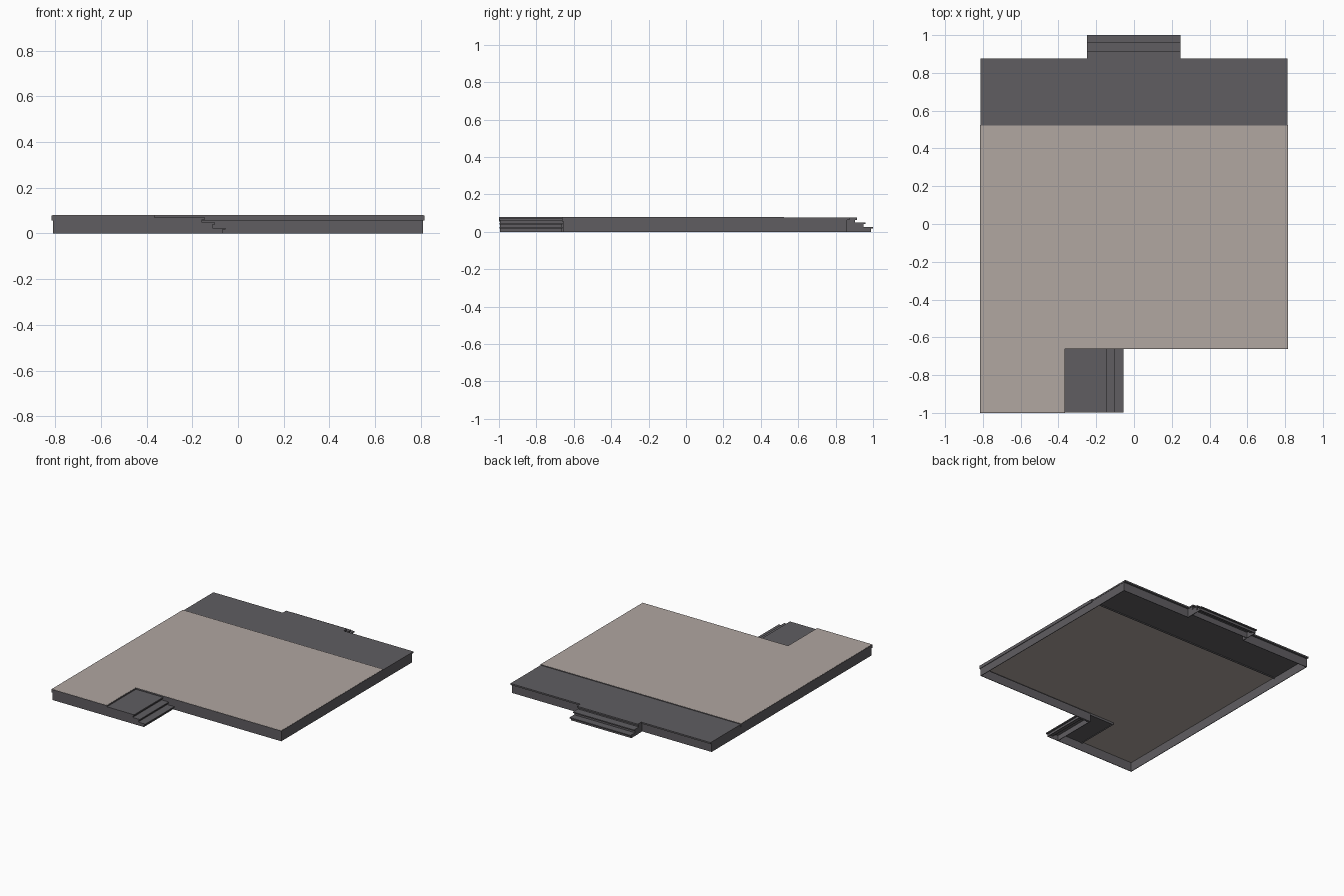
import bpy, bmesh
from mathutils import Vector

if "Cube" in bpy.data.objects:
    bpy.data.objects.remove(bpy.data.objects["Cube"])


def material(name, rgb):
    m = bpy.data.materials.new(name)
    m.diffuse_color = (*rgb, 1)
    m.use_nodes = True
    m.node_tree.nodes["Principled BSDF"].inputs["Base Color"].default_value = m.diffuse_color
    return m


BEIGE = material("warm beige floor", (0.44, 0.385, 0.355))
DARK = material("dark grey base", (0.115, 0.110, 0.120))


def finish(name, bm, mat):
    bmesh.ops.recalc_face_normals(bm, faces=bm.faces)
    me = bpy.data.meshes.new(name)
    bm.to_mesh(me)
    bm.free()
    me.materials.append(mat)
    ob = bpy.data.objects.new(name, me)
    bpy.context.collection.objects.link(ob)
    return ob


def plate(name, pts, z0, z1, mat):
    """Flat slab from an outline."""
    bm = bmesh.new()
    face = bm.faces.new([bm.verts.new((x, y, z0)) for x, y in pts])
    ext = bmesh.ops.extrude_face_region(bm, geom=[face], use_keep_orig=True)
    verts = [v for v in ext["geom"] if isinstance(v, bmesh.types.BMVert)]
    bmesh.ops.translate(bm, verts=verts, vec=(0, 0, z1 - z0))
    return finish(name, bm, mat)


def box(name, x0, x1, y0, y1, z0, z1, mat):
    return plate(name, [(x0, y0), (x1, y0), (x1, y1), (x0, y1)], z0, z1, mat)


def ring(name, pts, t, z0, z1, mat):
    """Thin wall that follows a counter-clockwise right-angled outline."""
    bm = bmesh.new()
    P = [Vector(p) for p in pts]
    n = len(P)
    rows = []
    for i, p in enumerate(P):
        a = (p - P[i - 1]).normalized()
        b = (P[(i + 1) % n] - p).normalized()
        q = p + t * (Vector((-a.y, a.x)) + Vector((-b.y, b.x)))
        rows.append([bm.verts.new((v.x, v.y, z))
                     for v, z in ((p, z0), (p, z1), (q, z1), (q, z0))])
    for i in range(n):
        a, b = rows[i], rows[(i + 1) % n]
        for k in range(4):
            m = (k + 1) % 4
            bm.faces.new((a[k], b[k], b[m], a[m]))
    return finish(name, bm, mat)


def stairs(prefix, w0, w1, noses, tops, along_y):
    """Hollow lower steps: overhanging treads, risers and side cheeks."""
    def part(name, u0, u1, v0, v1, z0, z1):
        if along_y:
            box(name, v0, v1, u0, u1, z0, z1, DARK)
        else:
            box(name, u0, u1, v0, v1, z0, z1, DARK)
    lip, th, t = 0.012, 0.008, 0.004
    for i in range(1, len(noses)):
        back, nose, top = noses[i - 1] - lip, noses[i], tops[i]
        face = nose - lip
        part(f"{prefix}_tread_{i}", back, nose, w0, w1, top - th, top)
        part(f"{prefix}_riser_{i}", face - t, face, w0 + t, w1 - t,
             tops[i + 1] if i + 1 < len(tops) else 0, top - th)
        for side, v in (("a", w0 + 0.002), ("b", w1 - 0.002 - t)):
            part(f"{prefix}_cheek_{side}_{i}", back, face, v, v + t, 0, top - th)


# hollow foundation skirt, including the landing and the rear porch
ring("foundation_wall",
     [(-0.810, -0.995), (-0.157, -0.995), (-0.157, -0.655), (0.810, -0.655),
      (0.810, 0.860), (0.243, 0.860), (0.243, 0.903), (-0.247, 0.903),
      (-0.247, 0.860), (-0.810, 0.860)], 0.004, 0, 0.064, DARK)

# beige L-shaped floor and its dark overhanging trim
ring("floor_trim",
     [(-0.815, -1.0), (-0.365, -1.0), (-0.365, -0.662), (0.815, -0.662),
      (0.815, 0.525), (-0.815, 0.525)], 0.004, 0.056, 0.079, DARK)
plate("floor",
      [(-0.812, -0.997), (-0.368, -0.997), (-0.368, -0.659), (0.812, -0.659),
       (0.812, 0.522), (-0.812, 0.522)], 0.072, 0.080, BEIGE)

# rear deck with porch lip
plate("rear_deck",
      [(-0.812, 0.523), (0.812, 0.523), (0.812, 0.875), (0.245, 0.875),
       (0.245, 0.915), (-0.250, 0.915), (-0.250, 0.875), (-0.812, 0.875)],
      0.064, 0.075, DARK)

# front landing beside the floor
box("front_landing", -0.368, -0.145, -0.998, -0.660, 0.061, 0.070, DARK)

# lower steps
stairs("rear_step", -0.250, 0.245, (0.915, 0.960, 1.0), (0.075, 0.050, 0.025), True)
stairs("front_step", -0.997, -0.660, (-0.145, -0.100, -0.055), (0.070, 0.047, 0.025), False)
